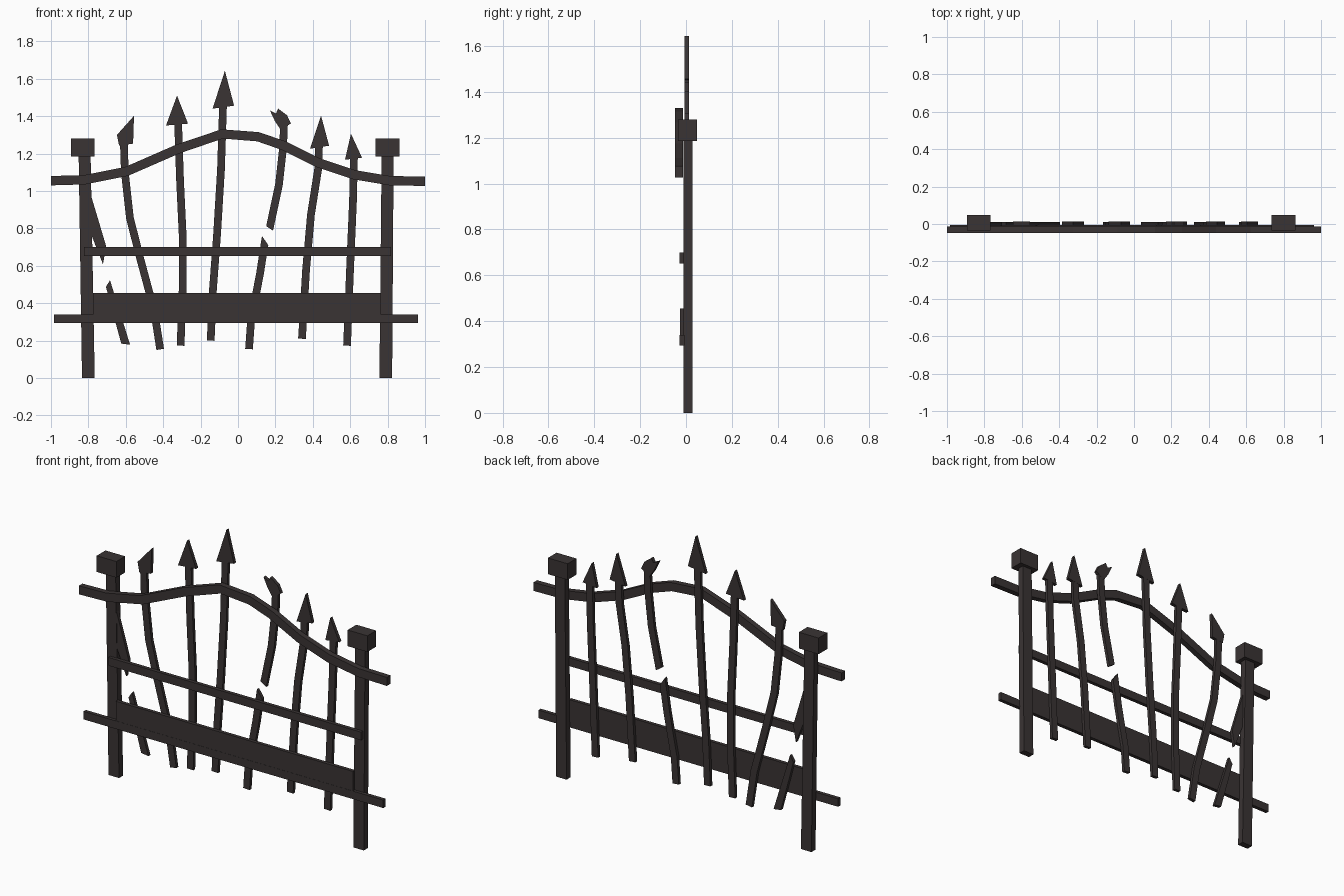
import bpy, bmesh
from mathutils import Vector

iron = bpy.data.materials.new("dark_iron")
iron.diffuse_color = (0.042, 0.034, 0.034, 1)


def plate(name, outline, y0, y1):
    """Extrude a front-view (x, z) outline from y0 to y1."""
    bm = bmesh.new()
    front = [bm.verts.new((x, y0, z)) for x, z in outline]
    back = [bm.verts.new((x, y1, z)) for x, z in outline]
    n = len(front)
    bm.faces.new(front)
    bm.faces.new(back[::-1])
    for i in range(n):
        j = (i + 1) % n
        bm.faces.new((front[j], front[i], back[i], back[j]))
    bmesh.ops.recalc_face_normals(bm, faces=bm.faces)
    me = bpy.data.meshes.new(name)
    bm.to_mesh(me)
    bm.free()
    me.materials.append(iron)
    ob = bpy.data.objects.new(name, me)
    bpy.context.collection.objects.link(ob)
    return ob


def ribbon(path, half, slant0=0.0, slant1=0.0):
    """Outline of a bent bar; slants skew the two ends."""
    pts = [Vector(p) for p in path]
    left, right = [], []
    for i, p in enumerate(pts):
        d = (pts[min(i + 1, len(pts) - 1)] - pts[max(i - 1, 0)]).normalized()
        n = Vector((-d.y, d.x)) * half
        s = slant0 if i == 0 else slant1 if i == len(pts) - 1 else 0
        left.append(p + n + d * s)
        right.append(p - n - d * s)
    return [tuple(p) for p in left + right[::-1]]


def box(x0, x1, z0, z1):
    return [(x0, z0), (x1, z0), (x1, z1), (x0, z1)]


# Slightly leaning posts with block caps
for side, bottom, top, cap in (("left", -0.80, -0.82, -0.83),
                               ("right", 0.79, 0.80, 0.80)):
    plate(side + "_post", [(bottom - .034, 0), (bottom + .034, 0),
                           (top + .032, 1.19), (top - .032, 1.19)], -0.010, 0.028)
    plate(side + "_post_cap", box(cap - .064, cap + .064, 1.185, 1.28), -0.034, 0.047)

# Arched top rail
arch = [(-1, 1.055), (-.82, 1.06), (-.595, 1.105), (-.32, 1.225), (-.085, 1.305),
        (.107, 1.29), (.246, 1.242), (.428, 1.151), (.62, 1.087), (.813, 1.055), (1, 1.052)]
plate("top_rail", ribbon(arch, 0.025), -0.047, -0.014)

# Straight rails and kick board
plate("middle_rail", box(-.823, .818, .652, .70), -0.028, -0.006)
plate("bottom_rail", box(-.984, .963, .293, .34), -0.028, -0.006)
plate("kick_board", box(-.775, .765, .30, .455), -0.027, -0.006)

# Bent bars: path from top to bottom, end slants
Y0, Y1 = -0.007, 0.012
bars = [
    ([(-.61, 1.25), (-.605, 1.10), (-.578, .857), (-.524, .643), (-.449, .365), (-.416, .153)], 0, 0),
    ([(-.32, 1.36), (-.31, 1.06), (-.296, .766), (-.296, .472), (-.307, .173)], 0, 0),
    ([(-.08, 1.46), (-.091, 1.114), (-.112, .766), (-.134, .472), (-.146, .20)], 0, 0),
    ([(.246, 1.36), (.241, 1.232), (.219, 1.034), (.169, .80)], 0, .008),
    ([(.145, .735), (.118, .56), (.07, .312), (.059, .155)], .022, 0),
    ([(.433, 1.24), (.428, 1.114), (.39, .873), (.364, .579), (.342, .21)], 0, 0),
    ([(.62, 1.18), (.615, .953), (.599, .579), (.583, .173)], 0, 0),
]
for i, (path, s0, s1) in enumerate(bars):
    plate(f"bar_{i + 1}", ribbon(path, 0.0205, s0, s1), Y0, Y1)

# Snapped bar beside the left post
plate("snapped_bar_upper", [(-.84, .99), (-.79, .99), (-.705, .705), (-.722, .608),
                            (-.78, .755)], Y0, Y1)
plate("snapped_bar_lower", [(-.706, .488), (-.684, .523), (-.668, .47), (-.577, .178),
                            (-.624, .184), (-.675, .37)], Y0, Y1)

# Spear heads, one of them broken
heads = [
    [(-.556, 1.402), (-.561, 1.253), (-.636, 1.242), (-.647, 1.30)],
    [(-.326, 1.51), (-.267, 1.36), (-.385, 1.35)],
    [(-.07, 1.643), (-.021, 1.456), (-.136, 1.44)],
    [(.171, 1.43), (.203, 1.415), (.215, 1.44), (.262, 1.405), (.283, 1.362),
     (.23, 1.325), (.198, 1.372)],
    [(.444, 1.403), (.487, 1.242), (.385, 1.226)],
    [(.604, 1.306), (.663, 1.178), (.572, 1.167)],
]
for i, outline in enumerate(heads):
    plate(f"spear_head_{i + 1}", outline, Y0 - .0005, Y1 + .0005)
